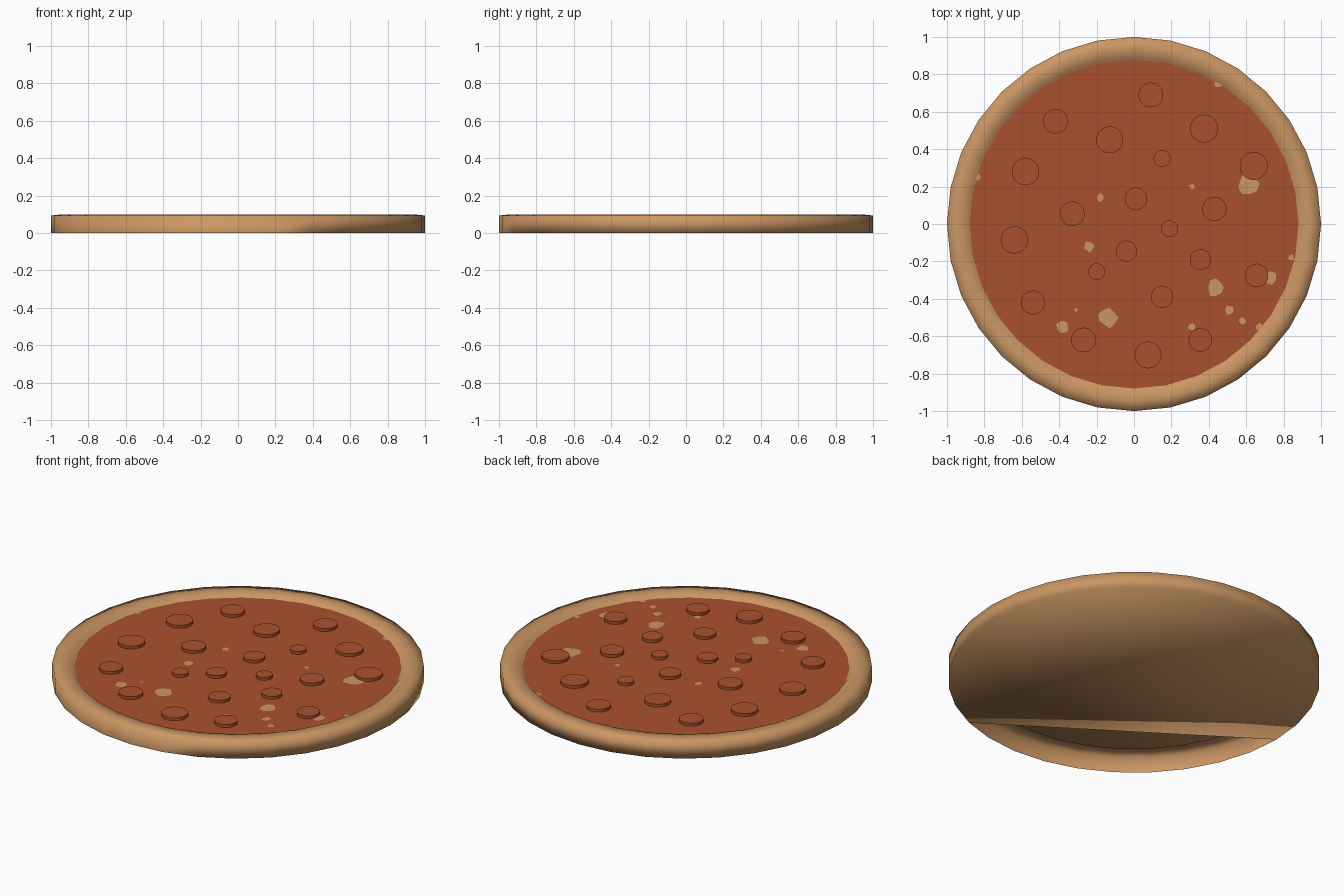
import bpy, bmesh, math, random

if "Cube" in bpy.data.objects:
    bpy.data.objects.remove(bpy.data.objects["Cube"])

random.seed(4)
N = 32


def material(name, col):
    m = bpy.data.materials.new(name)
    m.diffuse_color = (*col, 1)
    m.use_nodes = True
    m.node_tree.nodes["Principled BSDF"].inputs["Base Color"].default_value = m.diffuse_color
    return m


TAN = material("baked_dough", (0.59, 0.305, 0.125))
RED = material("tomato_red", (0.40, 0.082, 0.029))


def finish(bm, name, mat, smooth=False):
    me = bpy.data.meshes.new(name)
    bm.to_mesh(me)
    bm.free()
    me.materials.append(mat)
    for p in me.polygons:
        p.use_smooth = smooth
    ob = bpy.data.objects.new(name, me)
    bpy.context.collection.objects.link(ob)
    return ob


def ring(bm, r, z, n=N, cx=0, cy=0, jitter=0.0):
    out = []
    for i in range(n):
        a = 2 * math.pi * i / n
        q = r * (1 + random.uniform(-jitter, jitter))
        out.append(bm.verts.new((cx + q * math.cos(a), cy + q * math.sin(a), z)))
    return out


def bridge(bm, a, b):
    n = len(a)
    for i in range(n):
        j = (i + 1) % n
        bm.faces.new((a[i], a[j], b[j], b[i]))


# Crust: outer wall, raised rim, inner lip and dough floor
bm = bmesh.new()
rings = [ring(bm, r, z) for r, z in
         ((1, 0), (1, 0.094), (0.94, 0.1), (0.89, 0.094), (0.875, 0.074))]
for a, b in zip(rings, rings[1:]):
    bridge(bm, a, b)
bm.faces.new(rings[-1])

# Underside fan, open on the front left beyond a straight chord
base = rings[0]
c = bm.verts.new((0, 0, 0))
for i in range(26, 26 + 22):
    bm.faces.new((c, base[(i + 1) % N], base[i % N]))
bm.faces.new((c, base[26], base[16]))
finish(bm, "crust", TAN, True)

# Sauce layer
bm = bmesh.new()
bm.faces.new(ring(bm, 0.882, 0.08))
finish(bm, "sauce", RED)

# Round topping slices: x, y, radius
slices = [(.09, .69, .066), (-.42, .55, .066), (-.13, .45, .072), (.375, .51, .075),
          (.15, .35, .045), (.64, .31, .075), (-.58, .28, .073), (.01, .135, .06),
          (.43, .08, .065), (-.33, .055, .066), (.19, -.025, .045), (-.64, -.085, .073),
          (-.04, -.145, .056), (.355, -.19, .056), (-.2, -.255, .045), (.655, -.275, .063),
          (.15, -.39, .06), (-.54, -.42, .064), (-.27, -.62, .066), (.355, -.62, .063),
          (.075, -.70, .072)]
bm = bmesh.new()
for x, y, r in slices:
    lo, hi = ring(bm, r, 0.079, 24, x, y), ring(bm, r, 0.097, 24, x, y)
    bridge(bm, lo, hi)
    bm.faces.new(hi)
finish(bm, "topping_slices", RED)

# Bare dough spots showing through the sauce
spots = [(-.14, -.5, .05), (.43, -.34, .042), (.61, .215, .055), (-.38, -.55, .033),
         (-.24, -.12, .027), (-.18, .14, .02), (.73, -.29, .035), (.51, -.46, .025),
         (.58, -.52, .018), (.67, -.55, .018), (.31, -.55, .02), (.31, .2, .014),
         (.45, .75, .02), (-.31, -.46, .01), (-.84, .25, .018), (.84, -.18, .015)]
bm = bmesh.new()
for x, y, r in spots:
    bm.faces.new(ring(bm, r, 0.082, 9, x, y, 0.2))
finish(bm, "dough_spots", TAN)
